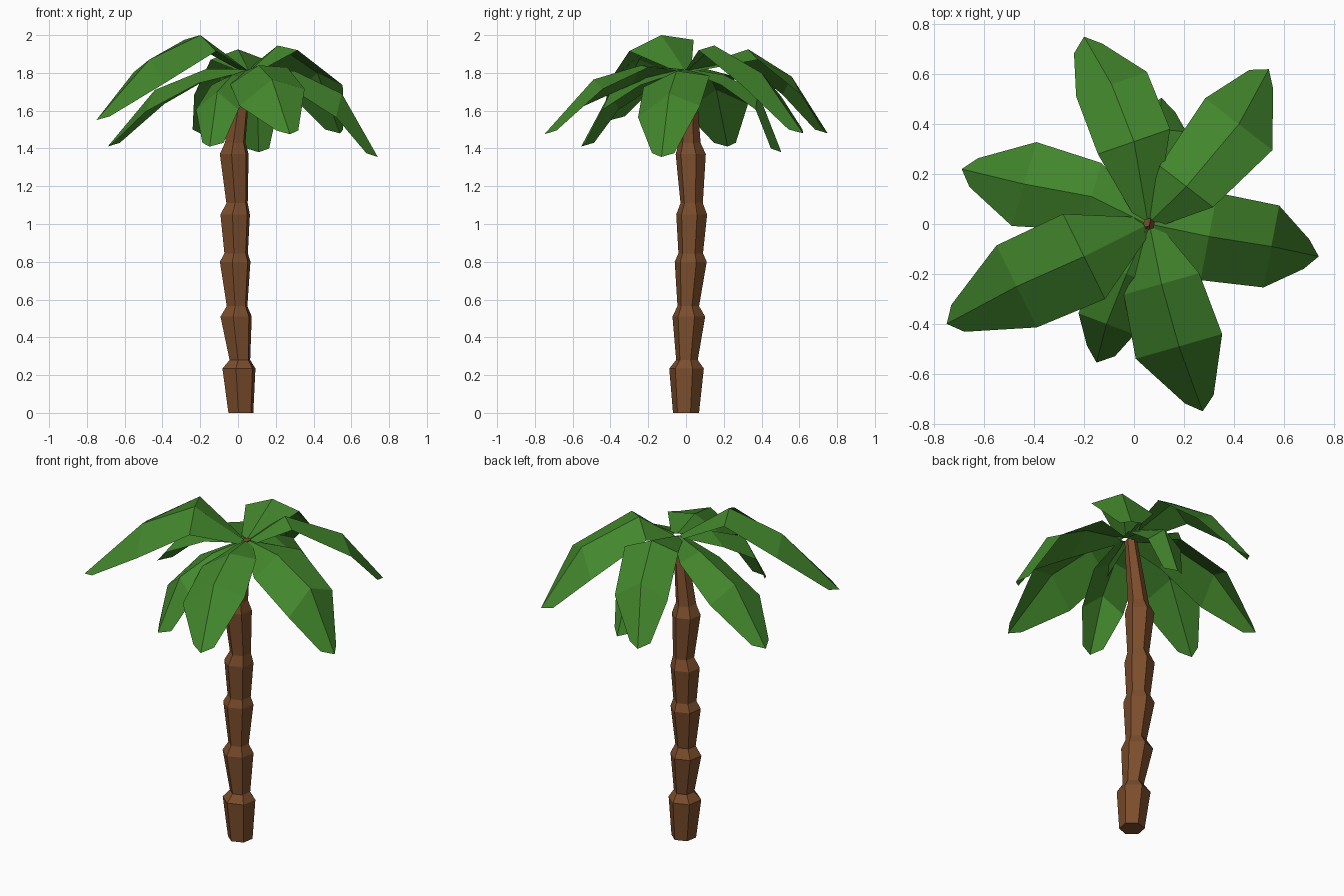
import bpy, bmesh, math
from mathutils import Vector


def material(name, rgb):
    m = bpy.data.materials.new(name)
    m.diffuse_color = (*rgb, 1)
    return m


def build(name, rows, mat, closed):
    """Bridge rows of points into a flat shaded mesh."""
    bm = bmesh.new()
    grid = [[bm.verts.new(p) for p in row] for row in rows]
    n = len(grid[0])
    for a, b in zip(grid, grid[1:]):
        for i in range(n if closed else n - 1):
            j = (i + 1) % n
            bm.faces.new((a[i], a[j], b[j], b[i]))
    if closed:
        bm.faces.new(grid[0][::-1])
        bm.faces.new(grid[-1])
    me = bpy.data.meshes.new(name)
    bm.to_mesh(me)
    bm.free()
    me.materials.append(mat)
    ob = bpy.data.objects.new(name, me)
    bpy.context.collection.objects.link(ob)


bark = material("bark", (0.20, 0.075, 0.025))
green = material("leaf_green", (0.055, 0.24, 0.025))

# Trunk: six-sided rings of (x, y, z, radius), flaring at each segment
rings = [(0.015, 0, 0, 0.07), (0.005, 0.003, 0.235, 0.093), (0.01, 0.005, 0.28, 0.058),
         (-0.01, 0.015, 0.51, 0.088), (-0.005, 0.012, 0.565, 0.058),
         (-0.015, 0.025, 0.80, 0.086), (-0.01, 0.025, 0.845, 0.066),
         (-0.015, 0.03, 1.05, 0.083), (-0.005, 0.03, 1.11, 0.060),
         (-0.02, 0.025, 1.37, 0.081), (-0.015, 0.02, 1.43, 0.058),
         (0.035, 0.015, 1.81, 0.035)]
build("trunk", [[(x + r * math.cos(a), y + r * math.sin(a), z)
                 for a in [math.radians(60 * k + 80) for k in range(6)]]
                for x, y, z, r in rings], bark, True)

# Fronds: two midrib folds and the tip, then half widths and left-edge roll
crown = Vector((0.06, 0.0, 1.82))
fronds = {
    "back": ((0.0, 0.33, 1.925), (-0.09, 0.56, 1.78), (-0.2, 0.75, 1.48), 0.153, 0.15, 0.0),
    "back_right": ((0.21, 0.15, 1.945), (0.42, 0.40, 1.80), (0.54, 0.62, 1.48), 0.135, 0.17, -0.03),
    "right": ((0.30, -0.05, 1.81), (0.55, -0.09, 1.69), (0.74, -0.13, 1.355), 0.178, 0.167, 0.03),
    "front": ((0.11, -0.24, 1.84), (0.18, -0.49, 1.765), (0.275, -0.75, 1.475), 0.157, 0.18, 0.045),
    "front_left": ((-0.2, -0.13, 2.0), (-0.47, -0.25, 1.87), (-0.75, -0.4, 1.55), 0.19, 0.183, -0.03),
    "left": ((-0.17, 0.11, 1.82), (-0.44, 0.16, 1.71), (-0.69, 0.22, 1.41), 0.14, 0.175, -0.02),
    "front_low": ((-0.03, -0.2, 1.79), (-0.11, -0.40, 1.70), (-0.15, -0.555, 1.41), 0.12, 0.12, 0.0),
    "back_low": ((0.08, 0.2, 1.79), (0.10, 0.38, 1.70), (0.11, 0.505, 1.38), 0.12, 0.11, 0.0),
}
for name, (f1, f2, tip, w1, w2, roll) in fronds.items():
    f1, f2, tip = Vector(f1), Vector(f2), Vector(tip)
    out = Vector((tip.x - crown.x, tip.y - crown.y, 0)).normalized()
    side = Vector((-out.y, out.x, 0))
    rows = []
    for mid, w, drop, back, tilt in ((crown + out * 0.02, 0.04, 0.015, 0, 0),
                                     (f1, w1, 0.055, 0, roll),
                                     (f2, w2, 0.095, 0, roll),
                                     (tip, 0.06, -0.02, 0.05, 0)):
        base = mid - out * back - Vector((0, 0, drop))
        arm = side * w + Vector((0, 0, tilt))
        rows.append([base - arm, mid, base + arm])
    build("frond_" + name, rows, green, False)
